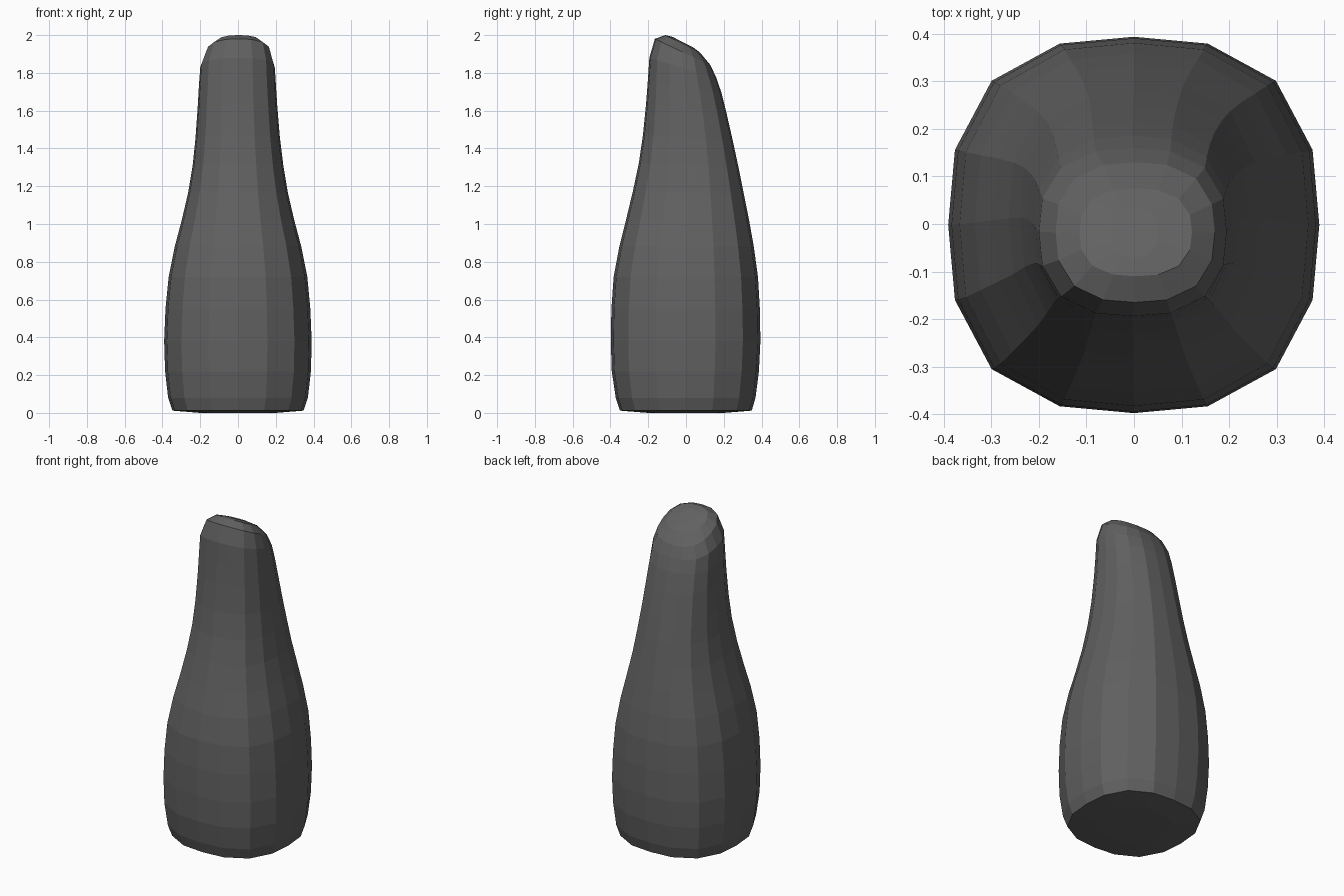
import bpy, bmesh, math

SIDES = 16
# Rings: left x, right x, front y, back y, z at front edge, z at back edge
RINGS = [
    (-.20, .20, -.20, .20, 0, 0),
    (-.347, .347, -.35, .348, .012, .012),
    (-.370, .370, -.372, .368, .08, .08),
    (-.386, .386, -.393, .386, .22, .22),
    (-.391, .390, -.398, .394, .38, .38),
    (-.384, .383, -.395, .391, .55, .55),
    (-.367, .367, -.383, .381, .72, .72),
    (-.335, .335, -.353, .359, .88, .88),
    (-.298, .298, -.318, .334, 1.02, 1.02),
    (-.264, .264, -.282, .306, 1.17, 1.16),
    (-.240, .240, -.250, .278, 1.32, 1.30),
    (-.225, .222, -.228, .248, 1.47, 1.44),
    (-.214, .209, -.211, .216, 1.64, 1.58),
    (-.207, .201, -.202, .186, 1.76, 1.70),
    (-.200, .195, -.194, .160, 1.88, 1.775),
    (-.165, .170, -.165, .130, 1.98, 1.84),
    (-.115, .122, -.110, .075, 2.0, 1.907),
    (-.05, .05, -.07, .035, 1.99, 1.937),
]

# Rounded-square unit section
def section(power=2.6):
    pts = []
    for i in range(SIDES):
        a = 2 * math.pi * i / SIDES
        c, s = math.cos(a), math.sin(a)
        r = (abs(c) ** power + abs(s) ** power) ** (-1 / power)
        pts.append((c * r, s * r))
    return pts

# Body lofted through the rings, with a slanted top
bm = bmesh.new()
loops = []
for x0, x1, y0, y1, zf, zb in RINGS:
    loops.append([bm.verts.new(((x0 + x1) / 2 + u * (x1 - x0) / 2,
                                (y0 + y1) / 2 + v * (y1 - y0) / 2,
                                zf + (zb - zf) * (v + 1) / 2))
                  for u, v in section()])
for a, b in zip(loops, loops[1:]):
    for i in range(SIDES):
        j = (i + 1) % SIDES
        bm.faces.new((a[i], a[j], b[j], b[i]))
bm.faces.new(loops[0][::-1])
bm.faces.new(loops[-1])
mesh = bpy.data.meshes.new("body")
bm.to_mesh(mesh)
bm.free()
body = bpy.data.objects.new("body", mesh)
bpy.context.collection.objects.link(body)

# Dark grey finish
mat = bpy.data.materials.new("dark_grey")
mat.diffuse_color = (0.12, 0.12, 0.12, 1)
mesh.materials.append(mat)
